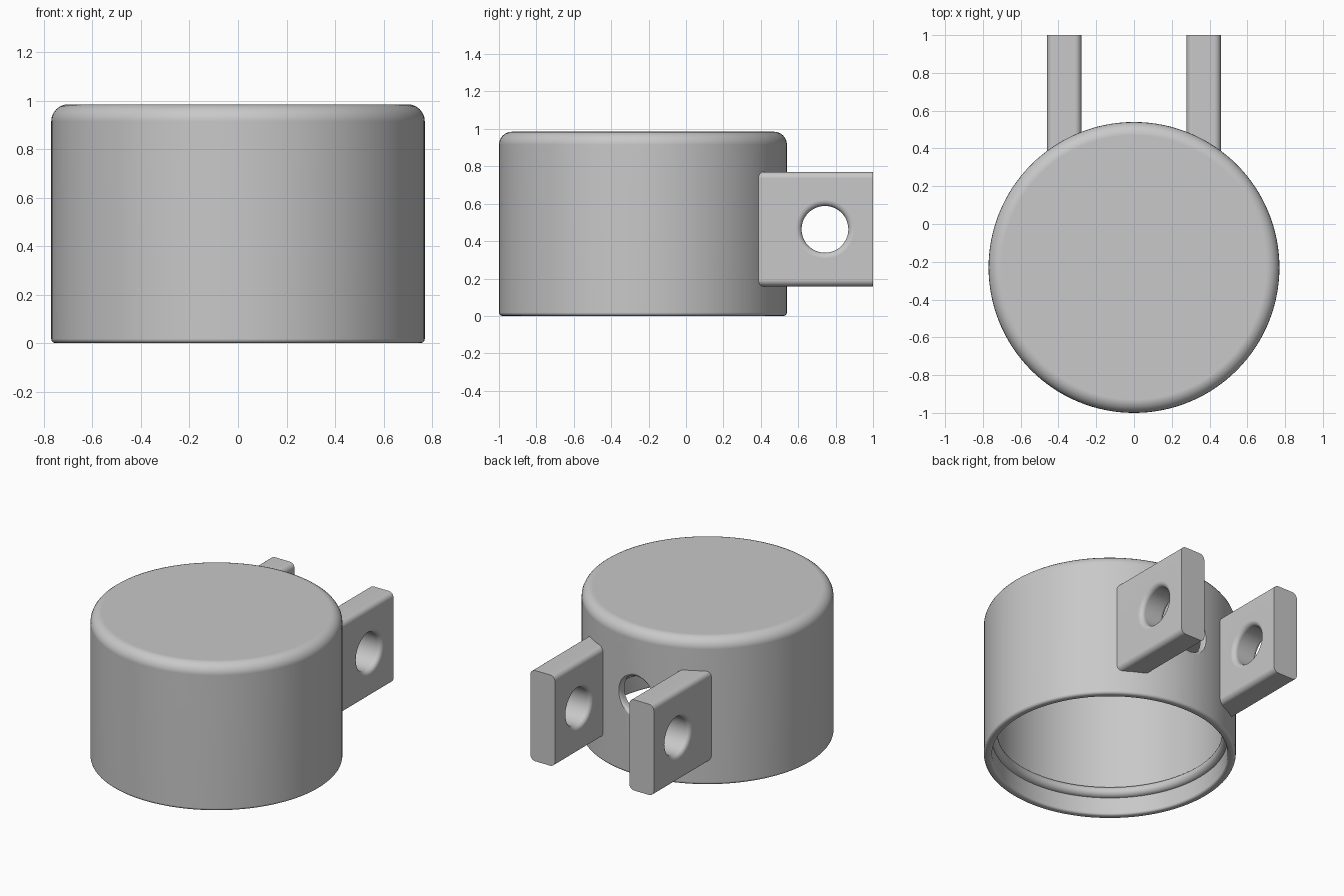
import bpy, bmesh, math
from mathutils import Matrix, Vector

cube = bpy.data.objects.get("Cube")
if cube:
    bpy.data.objects.remove(cube, do_unlink=True)

grey = bpy.data.materials.new("plain_grey")
grey.use_nodes = True
grey.diffuse_color = (0.58, 0.58, 0.58, 1)
grey.node_tree.nodes["Principled BSDF"].inputs["Base Color"].default_value = grey.diffuse_color

CENTRE_Y = -0.23


def arc(cx, cy, r, start, end, steps=6):
    """Points on an arc, angles in degrees."""
    angles = [math.radians(start + (end - start) * i / steps) for i in range(steps + 1)]
    return [(cx + r * math.cos(a), cy + r * math.sin(a)) for a in angles]


def finish(bm, name):
    bmesh.ops.recalc_face_normals(bm, faces=bm.faces)
    mesh = bpy.data.meshes.new(name)
    bm.to_mesh(mesh)
    bm.free()
    mesh.materials.append(grey)
    obj = bpy.data.objects.new(name, mesh)
    bpy.context.collection.objects.link(obj)
    return obj


def lathe(name, profile, segments, matrix):
    """Turn an (r, z) profile into a solid with flat end caps."""
    bm = bmesh.new()
    rings = []
    for r, z in profile:
        angles = [2 * math.pi * i / segments for i in range(segments)]
        rings.append([bm.verts.new((r * math.cos(a), r * math.sin(a), z)) for a in angles])
    for low, high in zip(rings, rings[1:]):
        for i in range(segments):
            j = (i + 1) % segments
            bm.faces.new((low[i], low[j], high[j], high[i]))
    bm.faces.new(rings[0])
    bm.faces.new(rings[-1])
    bm.transform(matrix)
    return finish(bm, name)


def cut(obj, cutter):
    cutter.hide_render = True
    mod = obj.modifiers.new("cut", 'BOOLEAN')
    mod.operation = 'DIFFERENCE'
    mod.solver = 'EXACT'
    mod.object = cutter
    bpy.context.view_layer.objects.active = obj
    bpy.ops.object.modifier_apply(modifier=mod.name)
    bpy.data.objects.remove(cutter, do_unlink=True)


def smooth(obj):
    bpy.ops.object.select_all(action='DESELECT')
    obj.select_set(True)
    bpy.context.view_layer.objects.active = obj
    bpy.ops.object.shade_smooth_by_angle(angle=math.radians(35))
    mod = obj.modifiers.new("even_shading", 'WEIGHTED_NORMAL')
    mod.keep_sharp = True


# Thin hollow cap: rounded outer shell, with a rounded snap ridge inside the mouth
R, INNER, H, F = 0.77, 0.72, 0.985, 0.07
shell = [(R - F, H)]
shell += arc(R - F, H - F, F, 90, 0)[1:]
shell += arc(R - 0.018, 0.018, 0.018, 0, -90, 3)
shell += arc(INNER + 0.015, 0.015, 0.015, 270, 180, 3)
shell += arc(INNER, 0.155, 0.035, 270, 90, 10)
shell += [(INNER, 0.93)]
cap = lathe("cap_body", shell, 128, Matrix.Translation((0, CENTRE_Y, 0)))

# Round opening through the back wall with a softened outer rim
bore = [(0.125, -0.2)] + arc(0.155, -0.03, 0.03, 180, 90) + [(0.155, 0.1)]
cut(cap, lathe("opening_cutter", bore, 48,
               Matrix.Translation((0, CENTRE_Y + R, 0.535)) @ Matrix.Rotation(-math.pi / 2, 4, 'X')))
smooth(cap)

# Two bored lugs reaching backwards
X0, X1, Z0, Z1, E = 0.278, 0.46, 0.158, 0.77, 0.035
for side, name in ((1, "left_lug"), (-1, "right_lug")):
    outline = (arc(X1 - E, Z1 - E, E, 0, 90) + arc(X0 + E, Z1 - E, E, 90, 180)
               + arc(X0 + E, Z0 + E, E, 180, 270) + arc(X1 - E, Z0 + E, E, 270, 360))
    bm = bmesh.new()
    face = bm.faces.new([bm.verts.new((side * x, 0.3, z)) for x, z in outline])
    moved = bmesh.ops.extrude_face_region(bm, geom=[face], use_keep_orig=True)["geom"]
    bmesh.ops.translate(bm, vec=Vector((0, 0.7, 0)),
                        verts=[v for v in moved if isinstance(v, bmesh.types.BMVert)])
    lug = finish(bm, name)

    # Trim the root so it ends inside the curved wall
    cut(lug, lathe("root_cutter", [(0.75, 0), (0.75, 0.95)], 128,
                   Matrix.Translation((0, CENTRE_Y, 0))))

    # Pin hole flared at both faces
    half = (X1 - X0) / 2
    pin = [(0.155, -half - 0.05)]
    pin += arc(0.155, -half + 0.03, 0.03, 270, 180)
    pin += arc(0.155, half - 0.03, 0.03, 180, 90)
    pin += [(0.155, half + 0.05)]
    cut(lug, lathe("pin_cutter", pin, 48,
                   Matrix.Translation((side * (X0 + X1) / 2, 0.743, 0.463))
                   @ Matrix.Rotation(math.pi / 2, 4, 'Y')))
    smooth(lug)
